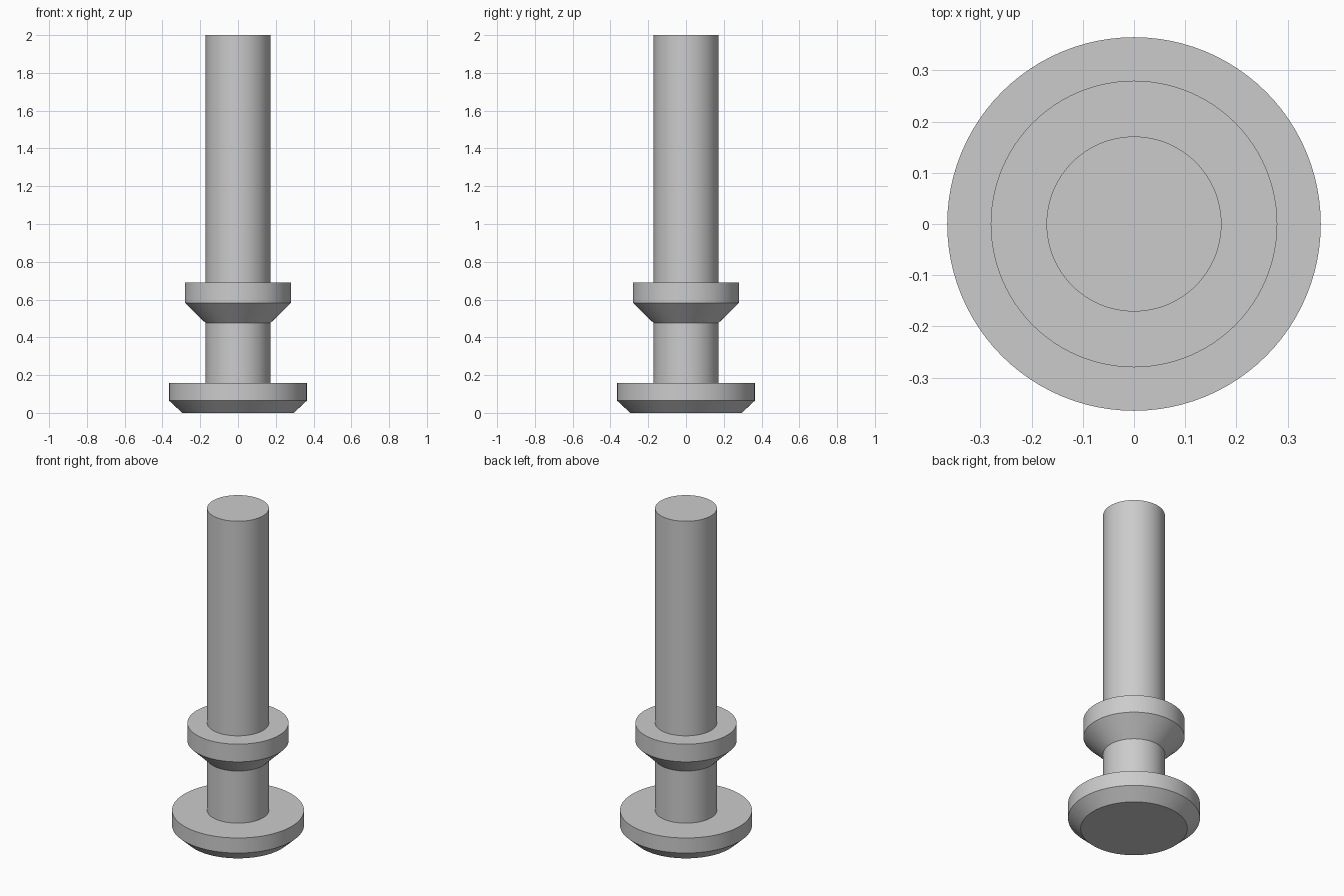
import bpy, bmesh, math

cube = bpy.data.objects.get("Cube")
if cube:
    bpy.data.objects.remove(cube, do_unlink=True)

SEGMENTS = 96
SHAFT_RADIUS = 0.171

metal = bpy.data.materials.new("plain grey metal")
metal.use_nodes = True
grey = (0.6, 0.6, 0.6, 1)
metal.diffuse_color = grey
metal.node_tree.nodes["Principled BSDF"].inputs["Base Color"].default_value = grey


def turned_part(name, profile):
    """Spin a (radius, height) profile, closed on the axis, around z."""
    bm = bmesh.new()
    points = [(0, profile[0][1])] + profile + [(0, profile[-1][1])]
    verts = [bm.verts.new((r, 0, z)) for r, z in points]
    edges = [bm.edges.new(pair) for pair in zip(verts, verts[1:])]
    bmesh.ops.spin(bm, geom=verts + edges, cent=(0, 0, 0), axis=(0, 0, 1),
                   angle=math.tau, steps=SEGMENTS)
    bmesh.ops.remove_doubles(bm, verts=bm.verts[:], dist=0.0001)
    bmesh.ops.recalc_face_normals(bm, faces=bm.faces[:])
    mesh = bpy.data.meshes.new(name)
    bm.to_mesh(mesh)
    bm.free()
    mesh.materials.append(metal)
    obj = bpy.data.objects.new(name, mesh)
    bpy.context.collection.objects.link(obj)
    bpy.ops.object.select_all(action="DESELECT")
    obj.select_set(True)
    bpy.context.view_layer.objects.active = obj
    bpy.ops.object.shade_smooth_by_angle(angle=math.radians(30))


# One continuous turned pin: chamfered foot, neck, flared collar, long shaft
foot = [(0.295, 0), (0.365, 0.065), (0.365, 0.157)]
neck = [(SHAFT_RADIUS, 0.157), (SHAFT_RADIUS, 0.475)]
collar = [(0.28, 0.582), (0.28, 0.69)]
shaft = [(SHAFT_RADIUS, 0.69), (SHAFT_RADIUS, 2)]
turned_part("flanged_pin", foot + neck + collar + shaft)
